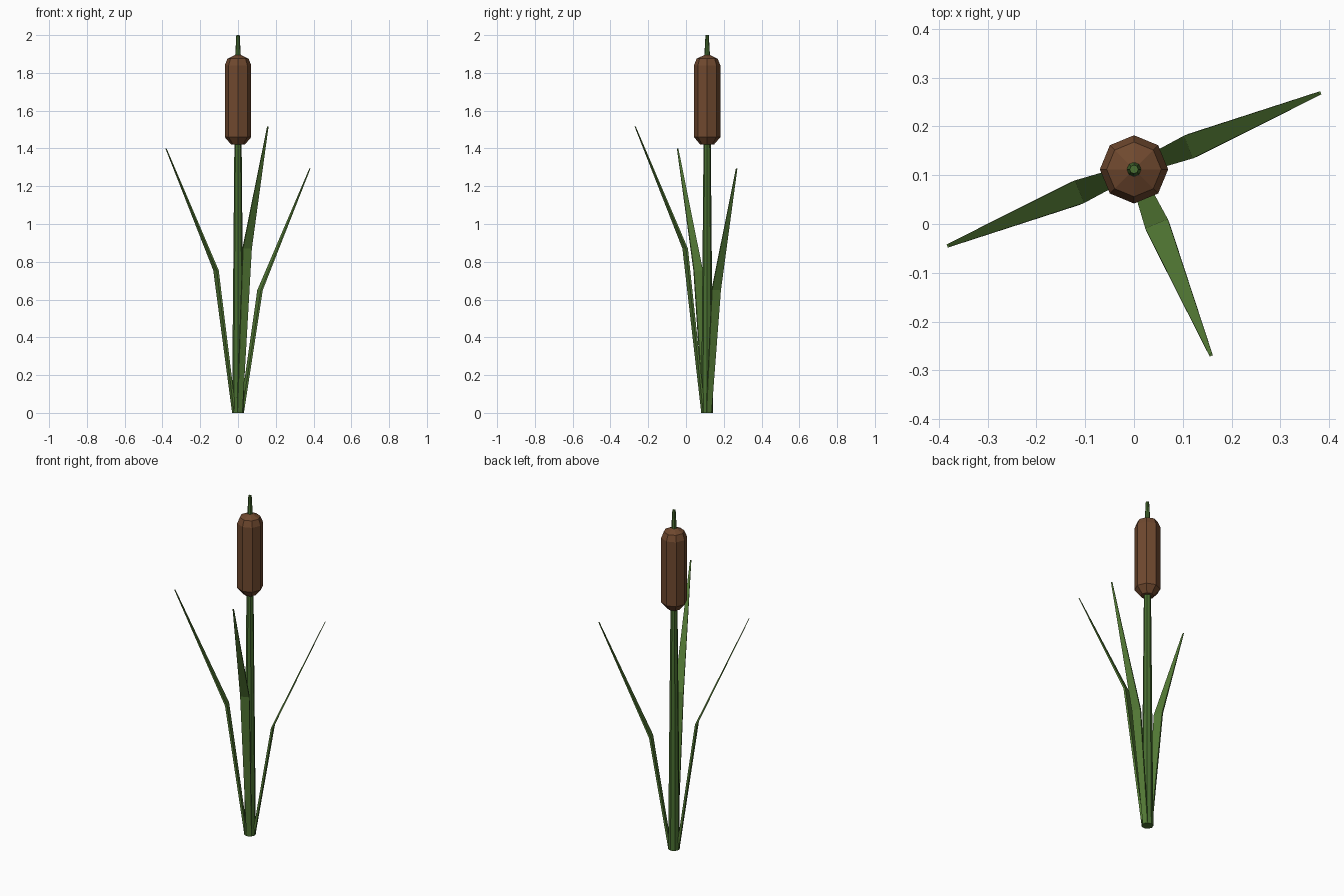
import bpy, bmesh
from math import sin, cos, radians, pi
from mathutils import Vector

if "Cube" in bpy.data.objects:
    bpy.data.objects.remove(bpy.data.objects["Cube"])

CENTRE = Vector((0, 0.112, 0))


def material(name, rgb):
    m = bpy.data.materials.new(name)
    m.diffuse_color = (*rgb, 1)
    m.use_nodes = True
    m.node_tree.nodes["Principled BSDF"].inputs["Base Color"].default_value = m.diffuse_color
    return m


STEM = material("stem_green", (0.065, 0.155, 0.03))
LEAF = material("leaf_green", (0.09, 0.2, 0.037))
BROWN = material("seed_brown", (0.16, 0.066, 0.028))


def loft(name, rings, mat):
    """Skin a list of matching vertex rings and cap both ends."""
    bm = bmesh.new()
    rows = [[bm.verts.new(CENTRE + Vector(p)) for p in ring] for ring in rings]
    n = len(rows[0])
    for a, b in zip(rows, rows[1:]):
        for i in range(n):
            j = (i + 1) % n
            bm.faces.new((a[i], a[j], b[j], b[i]))
    bm.faces.new(rows[0][::-1])
    bm.faces.new(rows[-1])
    bmesh.ops.recalc_face_normals(bm, faces=bm.faces)
    mesh = bpy.data.meshes.new(name)
    bm.to_mesh(mesh)
    bm.free()
    mesh.materials.append(mat)
    ob = bpy.data.objects.new(name, mesh)
    bpy.context.collection.objects.link(ob)
    return ob


def turned(name, profile, mat, sides=8):
    """Low-poly lathe from (radius, height) pairs."""
    loft(name, [[(r * cos(2 * pi * i / sides), r * sin(2 * pi * i / sides), z)
                 for i in range(sides)] for r, z in profile], mat)


def blade(name, angle, bend_z, tip_z):
    """Flat leaf with one outward kink, tapering to a point."""
    a = radians(angle)
    out, side = Vector((cos(a), sin(a), 0)), Vector((-sin(a), cos(a), 0))
    rings = []
    # distance from stem, height, width, thickness
    for r, z, w, t in ((0.022, 0, 0.028, 0.012),
                       (0.126, bend_z, 0.05, 0.011),
                       (0.412, tip_z, 0.007, 0.004)):
        c = out * r + Vector((0, 0, z))
        rings.append([c + side * (w / 2 * u) + out * (t / 2 * v)
                      for u, v in ((-1, -1), (1, -1), (1, 1), (-1, 1))])
    loft(name, rings, LEAF)


# Stem, seed head and top spike
turned("stem", [(0.032, 0), (0.019, 1.45)], STEM)
turned("seed_head", [(0.036, 1.42), (0.07, 1.46), (0.07, 1.84),
                     (0.056, 1.875), (0.014, 1.895)], BROWN)
turned("top_spike", [(0.016, 1.87), (0.009, 2.0)], STEM)

# Three leaves
for label, angle, bend_z, tip_z in (("right", 22.3, 0.65, 1.295),
                                    ("left", 202.3, 0.755, 1.4),
                                    ("front", -67.5, 0.87, 1.515)):
    blade(label + "_leaf", angle, bend_z, tip_z)
